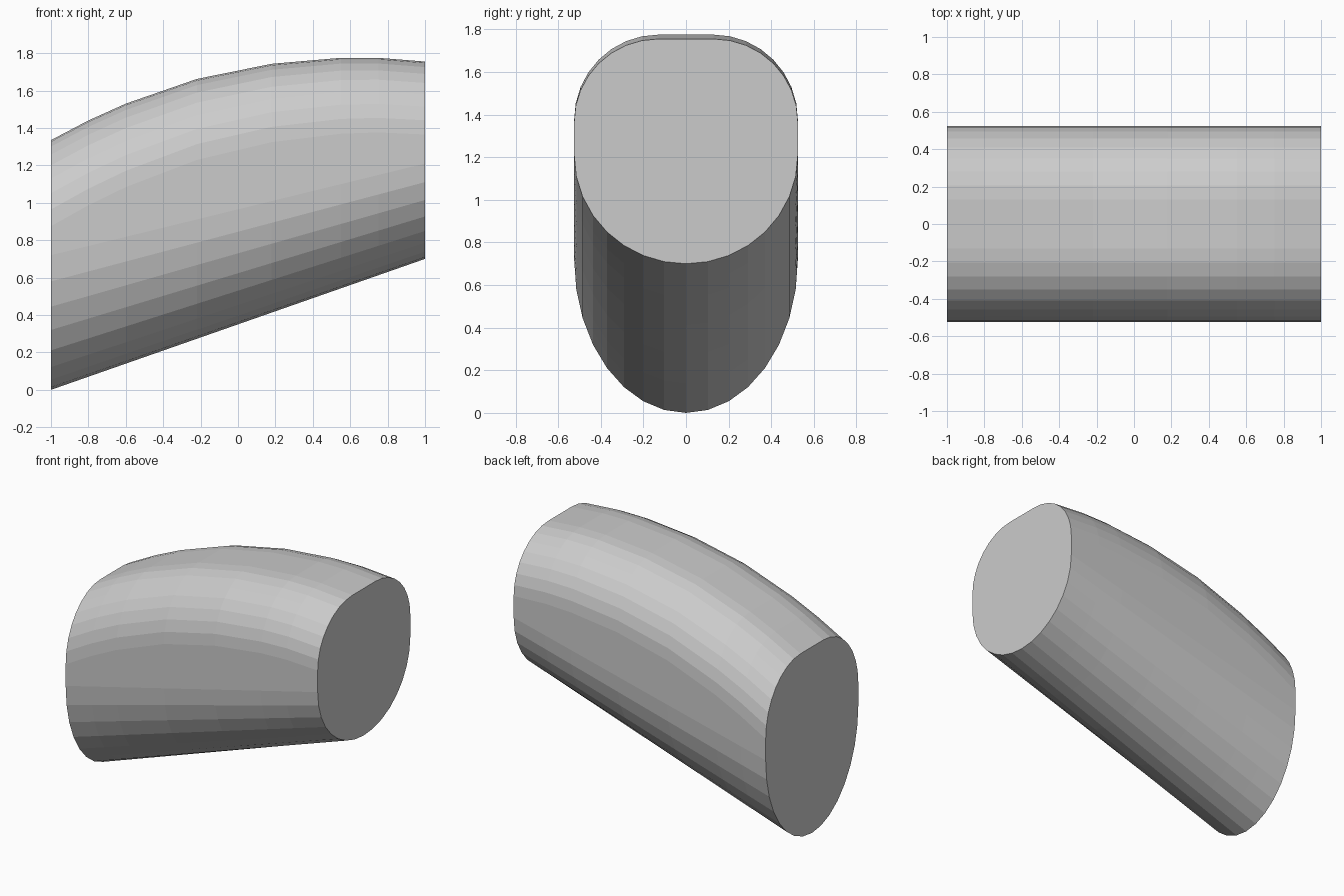
import bpy, bmesh
from math import sin, cos, pi

if "Cube" in bpy.data.objects:
    bpy.data.objects.remove(bpy.data.objects["Cube"])

W = 0.525      # half width
FLAT = 0.13    # half width of the flat strip along the top

# stations along the body: x, top height
STATIONS = [(-1.0, 1.335), (-0.8, 1.44), (-0.6, 1.53), (-0.22, 1.662),
            (0.18, 1.743), (0.55, 1.775), (0.75, 1.775), (1.0, 1.755)]


def section(x, top):
    """Rounded section: elliptical belly, short straight sides, rounded top corners."""
    t = (x + 1) / 2
    bottom = 0.7 * t
    belly = 0.72 - 0.21 * t
    corner = 0.46 - 0.07 * t
    pts = []
    # belly, from one side round to the other
    for i in range(17):
        a = pi + pi * i / 16
        pts.append((W * cos(a), bottom + belly * (1 + sin(a))))
    # top corners, one each side of the flat strip
    for side in (1, -1):
        arc = []
        for i in range(9):
            a = pi / 2 * i / 8
            arc.append((side * (FLAT + (W - FLAT) * cos(a)),
                        top - corner + corner * sin(a)))
        pts += arc if side == 1 else arc[::-1]
    return [(x, y, z) for y, z in pts]


# curved body lofted through the sections, with flat end caps
bm = bmesh.new()
rings = [[bm.verts.new(p) for p in section(x, top)] for x, top in STATIONS]
for a, b in zip(rings, rings[1:]):
    n = len(a)
    for i in range(n):
        j = (i + 1) % n
        bm.faces.new((a[i], a[j], b[j], b[i]))
bm.faces.new(rings[0])
bm.faces.new(rings[-1])
bmesh.ops.recalc_face_normals(bm, faces=bm.faces)

mesh = bpy.data.meshes.new("curved_body")
bm.to_mesh(mesh)
bm.free()
body = bpy.data.objects.new("curved_body", mesh)
bpy.context.collection.objects.link(body)
